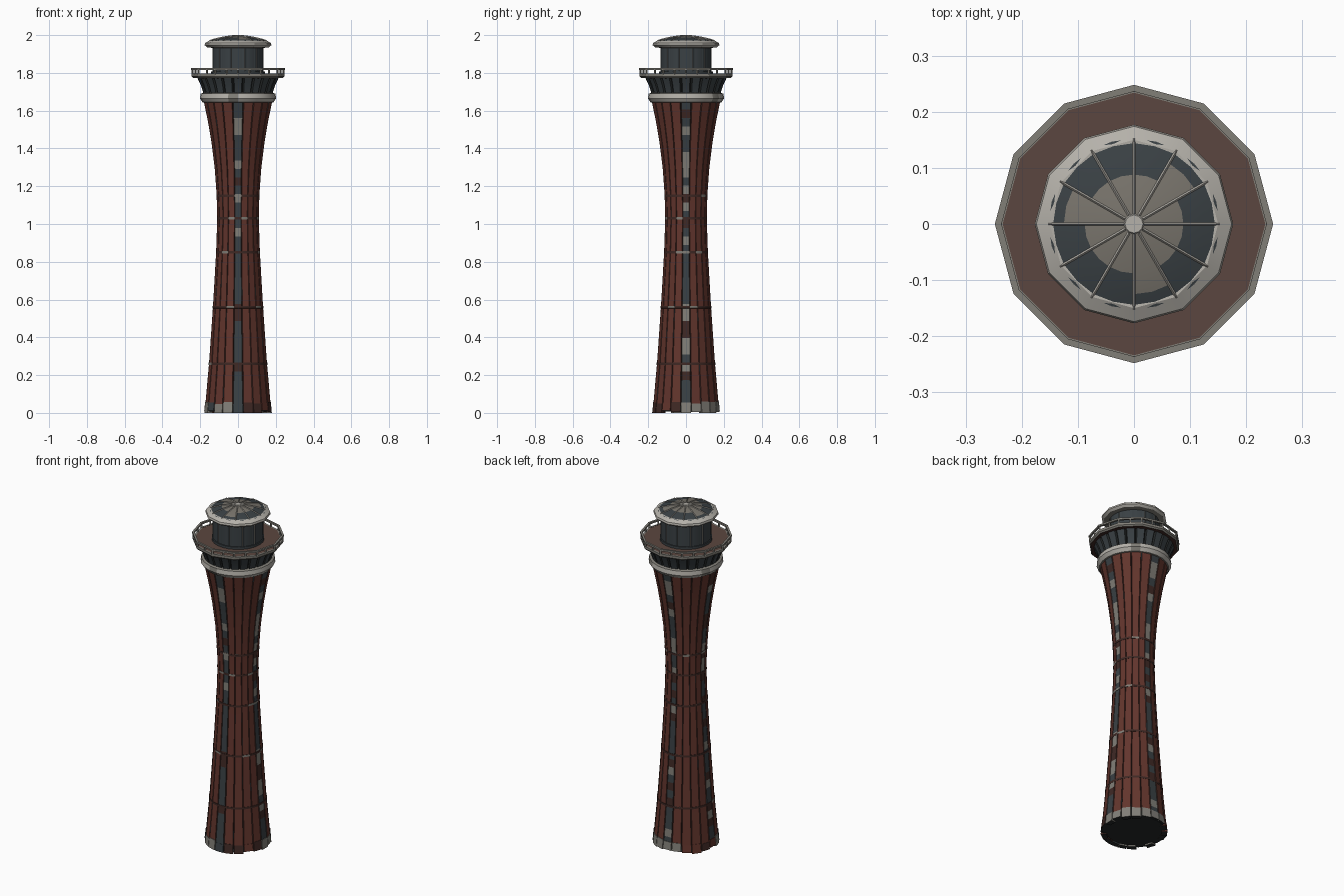
import bpy, bmesh, random
from math import sin, cos, pi, tau

random.seed(4)
if "Cube" in bpy.data.objects:
    bpy.data.objects.remove(bpy.data.objects["Cube"], do_unlink=True)


def material(name, rgb):
    m = bpy.data.materials.new(name)
    m.diffuse_color = (*rgb, 1)
    m.use_nodes = True
    bsdf = m.node_tree.nodes["Principled BSDF"]
    bsdf.inputs["Base Color"].default_value = (*rgb, 1)
    bsdf.inputs["Roughness"].default_value = 0.8
    return m


COLOURS = [
    material("brick red", (0.125, 0.036, 0.026)),
    material("seam brown", (0.05, 0.022, 0.018)),
    material("slate", (0.042, 0.052, 0.058)),
    material("weathered stone", (0.22, 0.21, 0.185)),
    material("pale trim", (0.46, 0.44, 0.40)),
    material("deck brown", (0.105, 0.062, 0.050)),
    material("roof taupe", (0.19, 0.175, 0.15)),
    material("underside dark", (0.018, 0.021, 0.021)),
]
RED, SEAM, SLATE, STONE, PALE, DECK, TAUPE, DARK = range(8)


def finish(name, bm, angle=0.5):
    bmesh.ops.recalc_face_normals(bm, faces=bm.faces)
    me = bpy.data.meshes.new(name)
    bm.to_mesh(me)
    bm.free()
    for m in COLOURS:
        me.materials.append(m)
    ob = bpy.data.objects.new(name, me)
    bpy.context.collection.objects.link(ob)
    bpy.context.view_layer.objects.active = ob
    ob.select_set(True)
    bpy.ops.object.shade_smooth_by_angle(angle=angle)
    ob.select_set(False)
    return ob


def lathe(name, profile, section, colour, cap=None, closed=False):
    """Sweep (radius, z) pairs round a section of (angle, scale) pairs."""
    bm = bmesh.new()
    rings = [[bm.verts.new((r * s * cos(a), r * s * sin(a), z)) for a, s in section]
             for r, z in profile]
    n = len(section)
    pairs = list(zip(rings, rings[1:]))
    if closed:
        pairs.append((rings[-1], rings[0]))
    for row, (low, high) in enumerate(pairs):
        for i in range(n):
            j = (i + 1) % n
            f = bm.faces.new((low[i], low[j], high[j], high[i]))
            f.material_index = colour(row, i)
    if cap:
        for ring, c in ((rings[0], cap[0]), (rings[-1], cap[1])):
            bm.faces.new(ring).material_index = c
    return finish(name, bm)


def polygon(n, turn=0):
    return [(tau * (i + turn) / n, 1) for i in range(n)]


def ribs(n, width, depth):
    """Raised staves separated by narrow grooves; three points per stave."""
    step = tau / n
    return [(step * (i + o * width), s) for i in range(n)
            for o, s in ((-0.5, 1), (0.5, 1), (0.5 / width, depth))]


def radius_at(z):
    for (r0, z0), (r1, z1) in zip(CURVE, CURVE[1:]):
        if z <= z1:
            return r0 + (r1 - r0) * (z - z0) / (z1 - z0)
    return CURVE[-1][0]


# Flared shaft of vertical staves
CURVE = [(0.175, 0.04), (0.155, 0.26), (0.134, 0.56), (0.117, 0.85), (0.111, 1.03),
         (0.114, 1.15), (0.124, 1.29), (0.14, 1.42), (0.158, 1.53), (0.183, 1.65)]
STAVES = 20
ROWS = 36
heights = [0.04 + 1.61 * k / ROWS for k in range(ROWS + 1)]


def shaft_colour(row, i):
    stave, part = divmod(i, 3)
    if stave % 5 == 0 and part == 0:
        return random.choice((SLATE, SLATE, SLATE, STONE, SEAM))
    if part == 0:
        return RED
    return SLATE if random.random() < 0.06 else SEAM


lathe("shaft", [(radius_at(z), z) for z in heights], ribs(STAVES, 0.88, 0.96), shaft_colour)

# Thin bands binding the staves
for k, z in enumerate((0.26, 0.56, 0.85, 1.03, 1.15)):
    r = radius_at(z) + 0.002
    lathe(f"shaft_band_{k + 1}", [(r - 0.012, z - 0.007), (r, z - 0.006), (r, z + 0.006), (r - 0.012, z + 0.007)],
          polygon(STAVES, 0.5), lambda row, i: STONE if random.random() < 0.15 else SEAM, closed=True)

# Worn stone foot with gaps between its blocks
lathe("foot_core", [(0.17, 0.008), (0.168, 0.05)], polygon(STAVES, 0.5),
      lambda row, i: DARK, cap=(DARK, DARK))
bm = bmesh.new()
for i in range(STAVES):
    bottom = random.choice((0, 0, 0.006, 0.012))
    top = random.uniform(0.045, 0.065)
    corners = []
    for z, r in ((bottom, 0.181), (top, 0.176)):
        for o, rad in ((-0.46, 0.15), (-0.46, r), (0.46, r), (0.46, 0.15)):
            a = tau * (i + o) / STAVES
            corners.append(bm.verts.new((rad * cos(a), rad * sin(a), z)))
    colour = random.choice((STONE, STONE, SEAM, RED, SLATE))
    for q in ((0, 1, 2, 3), (4, 5, 6, 7), (0, 1, 5, 4), (1, 2, 6, 5), (2, 3, 7, 6), (3, 0, 4, 7)):
        bm.faces.new([corners[v] for v in q]).material_index = DARK if q[3] == 3 else colour
finish("foot_blocks", bm)

# Stone collar and ribbed slate flare under the gallery
lathe("collar", [(0.16, 1.635), (0.188, 1.645), (0.202, 1.665), (0.198, 1.69), (0.17, 1.7)],
      polygon(24), lambda row, i: STONE if row in (0, 3) or i % 7 == 3 else PALE, closed=True)
lathe("gallery_flare", [(0.18, 1.68), (0.186, 1.7), (0.2, 1.74), (0.217, 1.775)],
      ribs(24, 0.75, 0.955), lambda row, i: SLATE if i % 3 == 0 else DARK)

# Gallery slab, rim and deck
lathe("gallery_rim", [(0.2, 1.77), (0.238, 1.774), (0.245, 1.782), (0.245, 1.796), (0.234, 1.796)],
      polygon(12), lambda row, i: SEAM if row == 0 else STONE)
lathe("deck", [(0.236, 1.776), (0.236, 1.794)], polygon(12), lambda row, i: STONE, cap=(SEAM, DECK))

# Railing with a post at each corner
lathe("handrail", [(0.236, 1.815), (0.248, 1.815), (0.248, 1.825), (0.236, 1.825)],
      polygon(12), lambda row, i: STONE, closed=True)
bm = bmesh.new()
for i in range(24):
    a = tau * i / 24
    r = 0.241 if i % 2 == 0 else 0.241 * cos(pi / 12)
    made = bmesh.ops.create_cone(bm, cap_ends=True, segments=4, radius1=0.006, radius2=0.006, depth=0.03)
    bmesh.ops.translate(bm, verts=made["verts"], vec=(r * cos(a), r * sin(a), 1.807))
for f in bm.faces:
    f.material_index = STONE
finish("rail_posts", bm)

# Lantern room with slim mullions
lathe("lantern_room", [(0.136, 1.79), (0.136, 1.94)], polygon(24, 0.5), lambda row, i: SLATE)
lathe("lantern_mullions", [(0.138, 1.81), (0.138, 1.93)], ribs(12, 0.94, 0.97),
      lambda row, i: SLATE if i % 3 == 0 else STONE)
lathe("lantern_sill", [(0.13, 1.79), (0.142, 1.79), (0.142, 1.808), (0.13, 1.808)],
      polygon(24), lambda row, i: SLATE, closed=True)

# Roof brim and panelled dome
lathe("roof_brim", [(0.12, 1.93), (0.165, 1.936), (0.177, 1.947), (0.174, 1.958), (0.15, 1.972), (0.12, 1.97)],
      polygon(12), lambda row, i: STONE if row == 0 else PALE, closed=True)
DOME = [(0.152, 1.969), (0.125, 1.978), (0.088, 1.987), (0.05, 1.993), (0.018, 1.997)]


def dome_colour(row, i):
    return SLATE if row < 2 and not (row == 1 and i // 2 % 4 == 1) else TAUPE


lathe("roof_dome", DOME, polygon(24), dome_colour, cap=(DARK, PALE))
bm = bmesh.new()
for i in range(12):
    a = tau * i / 12
    strip = [[bm.verts.new((r * cos(a) - w * sin(a), r * sin(a) + w * cos(a), z + lift))
              for w, lift in ((-0.004, -0.002), (0, 0.004), (0.004, -0.002))] for r, z in DOME]
    for p, q in zip(strip, strip[1:]):
        for k in range(2):
            bm.faces.new((p[k], p[k + 1], q[k + 1], q[k])).material_index = PALE
finish("roof_spokes", bm)
lathe("roof_cap", [(0.02, 1.994), (0.016, 2.0)], polygon(12), lambda row, i: PALE, cap=(PALE, PALE))
